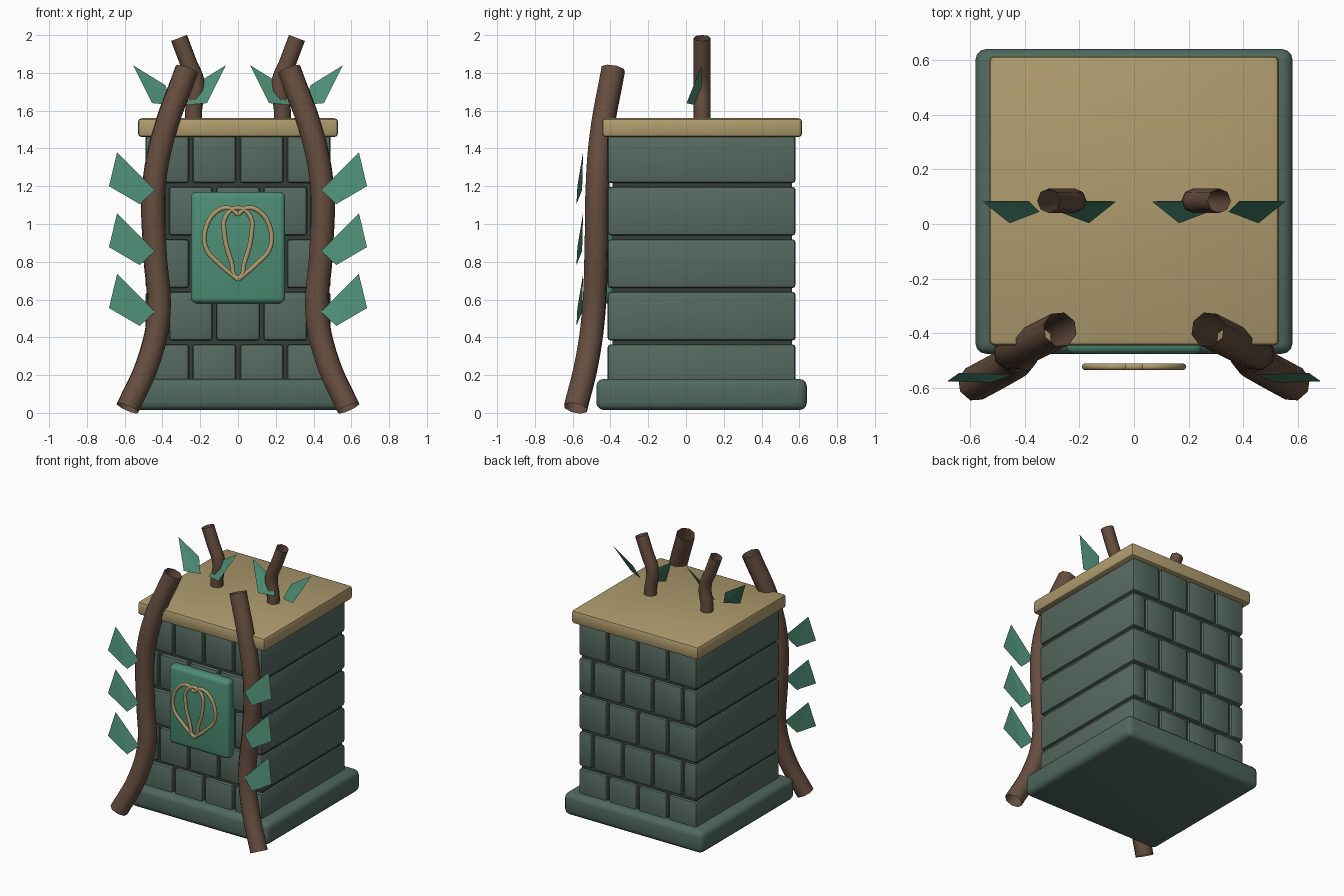
import bpy, math

if "Cube" in bpy.data.objects:
    bpy.data.objects.remove(bpy.data.objects["Cube"])


def srgb(r, g, b):
    return tuple(((c / 255 + 0.055) / 1.055) ** 2.4 for c in (r, g, b)) + (1,)


def material(name, r, g, b):
    m = bpy.data.materials.new(name)
    m.diffuse_color = srgb(r, g, b)
    m.use_nodes = True
    m.node_tree.nodes["Principled BSDF"].inputs["Base Color"].default_value = m.diffuse_color
    return m


STONE = material("grey_green_stone", 86, 106, 97)
BASE = material("base_stone", 80, 105, 95)
MORTAR = material("dark_mortar", 52, 63, 58)
TAN = material("tan_stone", 175, 156, 110)
GREEN = material("leaf_green", 77, 142, 117)
WOOD = material("brown_bark", 101, 77, 62)


def activate(ob):
    bpy.ops.object.select_all(action='DESELECT')
    ob.select_set(True)
    bpy.context.view_layer.objects.active = ob


def block(name, x, y, z, mat, bevel=0.0, segments=2):
    """Rounded box given by its (min, max) on each axis."""
    bpy.ops.mesh.primitive_cube_add(size=1, location=[(a + b) / 2 for a, b in (x, y, z)])
    ob = bpy.context.object
    ob.name = name
    ob.scale = [b - a for a, b in (x, y, z)]
    bpy.ops.object.transform_apply(location=False, rotation=False, scale=True)
    ob.data.materials.append(mat)
    if bevel:
        m = ob.modifiers.new("bevel", 'BEVEL')
        m.width, m.segments = bevel, segments
        bpy.ops.object.modifier_apply(modifier=m.name)
        bpy.ops.object.shade_smooth_by_angle(angle=math.radians(35))
    return ob


def tube(name, points, radius, mat, resolution=2, cyclic=False):
    """Open-ended tube along a smooth path."""
    cu = bpy.data.curves.new(name, 'CURVE')
    cu.dimensions = '3D'
    cu.bevel_depth, cu.bevel_resolution = radius, resolution
    cu.resolution_u = 6
    sp = cu.splines.new('BEZIER')
    sp.bezier_points.add(len(points) - 1)
    for bp, p in zip(sp.bezier_points, points):
        bp.co = p
        bp.handle_left_type = bp.handle_right_type = 'AUTO'
    sp.use_cyclic_u = cyclic
    ob = bpy.data.objects.new(name, cu)
    bpy.context.collection.objects.link(ob)
    activate(ob)
    bpy.ops.object.convert(target='MESH')
    ob = bpy.context.object
    ob.data.materials.clear()
    ob.data.materials.append(mat)
    bpy.ops.object.shade_smooth_by_angle(angle=math.radians(60))
    return ob


def leaf(name, corners):
    """Folded flat leaf: tip, outer, lower and root corners."""
    me = bpy.data.meshes.new(name)
    me.from_pydata(corners, [], [(0, 1, 2), (0, 2, 3)])
    me.materials.append(GREEN)
    # turn the faces toward the front
    if me.polygons[0].normal.y > 0:
        me.flip_normals()
    ob = bpy.data.objects.new(name, me)
    bpy.context.collection.objects.link(ob)


# base, mortar core and top slab
block("base", (-0.58, 0.58), (-0.475, 0.64), (0.015, 0.18), BASE, 0.04, 3)
block("mortar_core", (-0.475, 0.475), (-0.39, 0.56), (0.1, 1.48), MORTAR)
block("top_slab", (-0.53, 0.53), (-0.445, 0.615), (1.46, 1.56), TAN, 0.02)

# brick courses, every second one shifted by half a brick
GAP = 0.01
for row in range(5):
    z0 = 0.095 + 0.278 * row
    if row % 2:
        edges = [-0.5, -0.375, -0.125, 0.125, 0.375, 0.5]
    else:
        edges = [-0.5, -0.25, 0.0, 0.25, 0.5]
    for i, (a, b) in enumerate(zip(edges, edges[1:])):
        block(f"brick_{row}_{i}", (a + GAP, b - GAP), (-0.415, 0.58),
              (z0 + GAP, z0 + 0.278 - GAP), STONE, 0.016)

# plaque on the front
block("plaque", (-0.25, 0.25), (-0.475, -0.38), (0.58, 1.17), GREEN, 0.03, 3)

# emblem: a narrow middle petal and two wide side petals
R = 0.0125
Y = -0.522
half = [(-0.035, 0.80), (-0.072, 0.95), (-0.065, 1.04)]
petal = ([(0, Y, 0.715)] + [(x, Y, z) for x, z in half] + [(0, Y, 1.085)]
         + [(-x, Y, z) for x, z in reversed(half)])
tube("emblem_middle_petal", petal, R, TAN, 2, True)

trunk = [(0.585, -0.585, 0.025), (0.475, -0.525, 0.27), (0.42, -0.49, 0.52),
         (0.44, -0.475, 0.85), (0.447, -0.47, 1.17), (0.40, -0.45, 1.45),
         (0.27, -0.385, 1.82)]
branch = [(0.235, 0.085, 1.5), (0.235, 0.085, 1.6), (0.22, 0.085, 1.74),
          (0.265, 0.085, 1.86), (0.312, 0.085, 1.985)]
side = [(0, 0.705), (0.10, 0.79), (0.168, 0.87), (0.172, 0.97),
        (0.115, 1.065), (0.05, 1.085), (0, 1.05)]

for s, label in ((-1, "left"), (1, "right")):
    tube(f"emblem_{label}_petal", [(s * x, Y, z) for x, z in side], R, TAN)
    # front trunks and upper branches
    tube(f"{label}_trunk", [(s * x, y, z) for x, y, z in trunk], 0.065, WOOD)
    tube(f"{label}_branch", [(s * x, y, z) for x, y, z in branch], 0.045, WOOD)
    # three leaves along each trunk
    for i in range(3):
        z = 0.46 + 0.3225 * i
        leaf(f"{label}_trunk_leaf_{i}",
             [(s * 0.64, -0.545, z + 0.275), (s * 0.683, -0.575, z + 0.095),
              (s * 0.52, -0.58, z), (s * 0.44, -0.55, z + 0.075)])
    # an inner and an outer leaf on each branch
    for tip, d, part in ((0.065, 1, "inner"), (0.555, -1, "outer")):
        leaf(f"{label}_{part}_branch_leaf",
             [(s * tip, 0.083, 1.84), (s * (tip + d * 0.1), 0.003, 1.64),
              (s * (tip + d * 0.21), 0.045, 1.63), (s * (tip + d * 0.17), 0.085, 1.735)])
